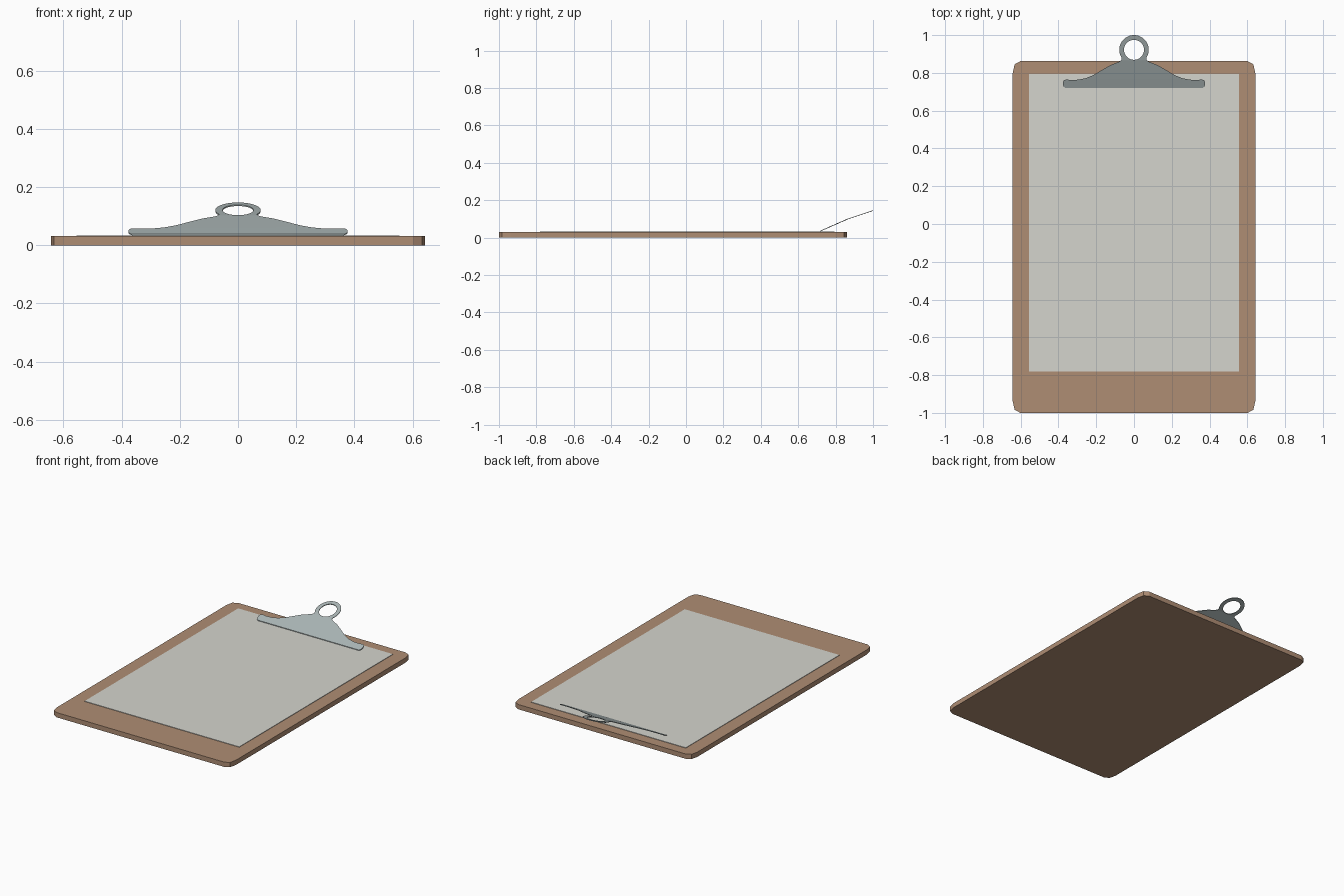
import bpy, bmesh, math
from mathutils import Vector

if "Cube" in bpy.data.objects:
    bpy.data.objects.remove(bpy.data.objects["Cube"])


def material(name, rgb):
    m = bpy.data.materials.new(name)
    m.diffuse_color = (*rgb, 1)
    m.use_nodes = True
    m.node_tree.nodes["Principled BSDF"].inputs["Base Color"].default_value = m.diffuse_color
    return m


WOOD = material("brown hardboard", (0.43, 0.27, 0.175))
PAPER = material("off white paper", (0.66, 0.66, 0.61))
METAL = material("grey steel", (0.40, 0.46, 0.46))


def link(name, bm, mat):
    me = bpy.data.meshes.new(name)
    bmesh.ops.recalc_face_normals(bm, faces=bm.faces)
    bm.to_mesh(me)
    bm.free()
    me.materials.clear()
    me.materials.append(mat)
    ob = bpy.data.objects.new(name, me)
    bpy.context.collection.objects.link(ob)
    return ob


def slab(name, outline, z0, z1, mat):
    bm = bmesh.new()
    f = bm.faces.new([bm.verts.new((x, y, z0)) for x, y in outline])
    ext = bmesh.ops.extrude_face_region(bm, geom=[f])["geom"]
    bmesh.ops.translate(bm, vec=(0, 0, z1 - z0),
                        verts=[v for v in ext if isinstance(v, bmesh.types.BMVert)])
    return link(name, bm, mat)


# Board with softly clipped corners
W, Y0, Y1 = 0.642, -1.0, 0.862
corner = [(0.0, 0.062), (0.01, 0.017), (0.04, 0.0)]   # insets from the corner
right = [(W - a, Y0 + b) for a, b in reversed(corner)]
right += [(W - a, Y1 - b) for a, b in corner]
slab("board", right + [(-x, y) for x, y in reversed(right)], 0, 0.031, WOOD)

# Sheet of paper
slab("paper", [(-0.555, -0.78), (0.555, -0.78), (0.555, 0.795), (-0.555, 0.795)],
     0.031, 0.034, PAPER)

# Clip outline: gripping bar, flared shoulders, neck and hanging ring
CY, R_OUT, R_IN = 0.922, 0.078, 0.053
side = [(0.362, 0.72), (0.372, 0.726), (0.376, 0.738), (0.376, 0.752),
        (0.37, 0.762), (0.357, 0.765), (0.335, 0.762), (0.295, 0.764),
        (0.255, 0.772), (0.218, 0.787), (0.19, 0.803), (0.16, 0.821),
        (0.125, 0.841), (0.095, 0.853), (0.075, 0.861), (0.066, 0.869),
        (0.065, 0.876)]
arc = [math.radians(-32 + 122 * i / 14) for i in range(15)]
side += [(R_OUT * math.cos(a), CY + R_OUT * math.sin(a)) for a in arc]
outer = side + [(-x, y) for x, y in reversed(side[:-1])]
hole = [(R_IN * math.cos(math.tau * i / 32), CY + R_IN * math.sin(math.tau * i / 32))
        for i in range(32)]

cu = bpy.data.curves.new("clip_outline", "CURVE")
cu.dimensions, cu.fill_mode, cu.extrude = "2D", "BOTH", 0.002
for pts in (outer, hole):
    sp = cu.splines.new("POLY")
    sp.points.add(len(pts) - 1)
    for p, (x, y) in zip(sp.points, pts):
        p.co = (x, y, 0, 1)
    sp.use_cyclic_u = True
helper = bpy.data.objects.new("clip_outline", cu)
bpy.context.collection.objects.link(helper)
bpy.context.view_layer.update()
me = bpy.data.meshes.new_from_object(
    helper.evaluated_get(bpy.context.evaluated_depsgraph_get()))
bm = bmesh.new()
bm.from_mesh(me)
bpy.data.objects.remove(helper)
bmesh.ops.remove_doubles(bm, verts=bm.verts, dist=1e-5)

# Bend the flat plate along its side profile
profile = [(0.72, 0.036), (0.765, 0.056), (0.868, 0.101), (1.0, 0.145)]
for y, _ in profile[1:-1]:
    bmesh.ops.bisect_plane(bm, geom=bm.verts[:] + bm.edges[:] + bm.faces[:],
                           plane_co=Vector((0, y, 0)), plane_no=Vector((0, 1, 0)))
for v in bm.verts:
    for (ya, za), (yb, zb) in zip(profile, profile[1:]):
        if v.co.y <= yb + 1e-4:
            v.co.z += za + (zb - za) * (v.co.y - ya) / (yb - ya)
            break
    else:
        v.co.z += profile[-1][1]
clip = link("clip", bm, METAL)

bpy.context.view_layer.objects.active = clip
clip.select_set(True)
bpy.ops.object.shade_smooth_by_angle(angle=math.radians(35))
